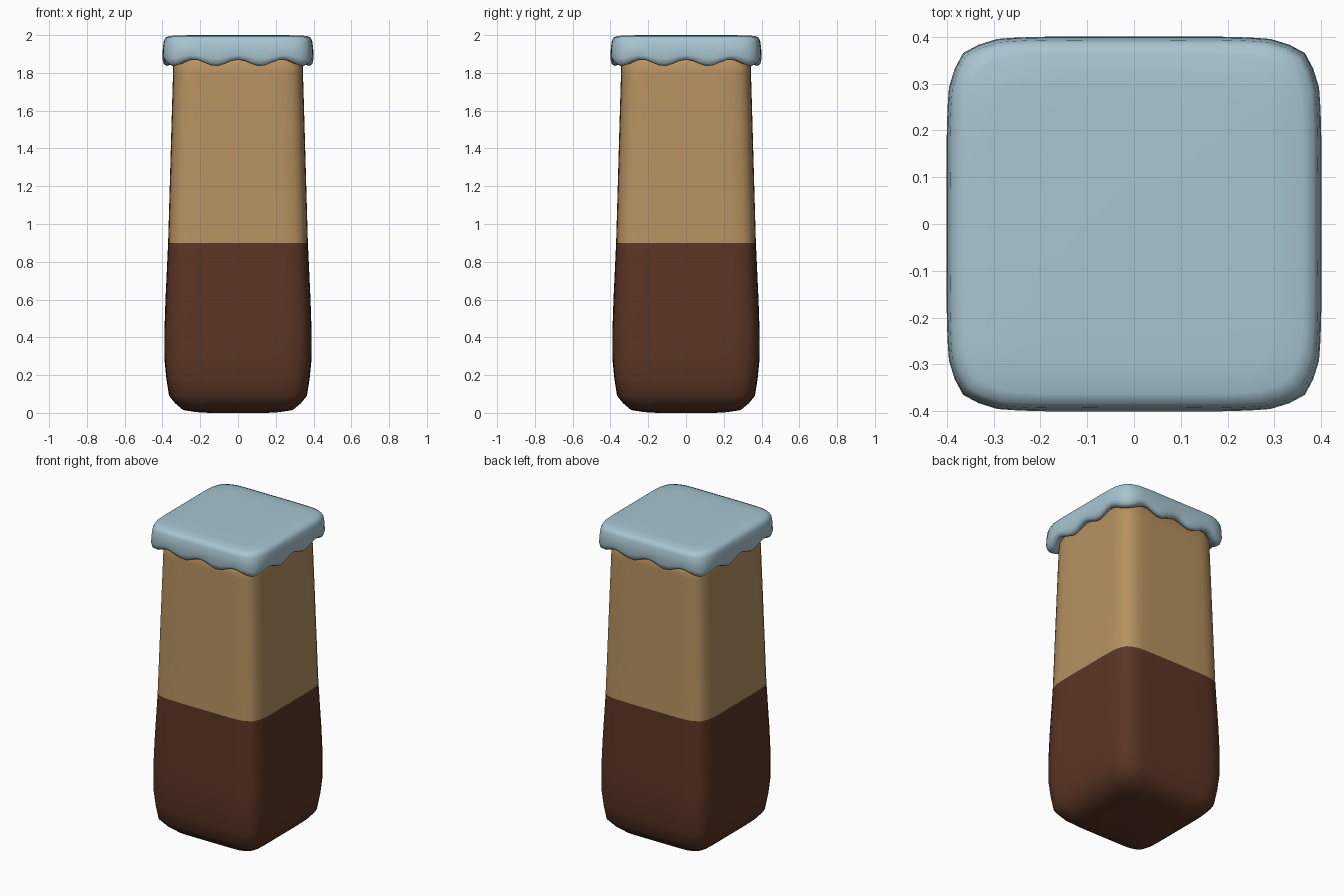
import bpy, bmesh, math

if "Cube" in bpy.data.objects:
    bpy.data.objects.remove(bpy.data.objects["Cube"])

def material(name, rgb):
    m = bpy.data.materials.new(name)
    m.diffuse_color = (*rgb, 1)
    m.use_nodes = True
    m.node_tree.nodes["Principled BSDF"].inputs["Base Color"].default_value = m.diffuse_color
    return m

tan = material("tan", (0.47, 0.285, 0.117))
dark = material("dark brown", (0.105, 0.036, 0.018))
blue = material("pale blue", (0.39, 0.56, 0.64))

# unit rounded-square section: half of one side, from the middle to the corner
HALF = [(1, 0), (1, .1), (1, .19), (1, .28), (1, .375), (1, .47), (.998, .56),
        (.994, .65), (.988, .73), (.957, .83), (.9125, .9125)]
lengths = [0]
for a, b in zip(HALF, HALF[1:]):
    lengths.append(lengths[-1] + math.dist(a, b))
# full side: (x, y, position along the side from 0 at middle to 1 at corner)
side = [(x, -y, s / lengths[-1]) for (x, y), s in zip(HALF, lengths)][:0:-1]
side += [(x, y, s / lengths[-1]) for (x, y), s in zip(HALF, lengths)][:-1]
SECTION = []
for k in range(4):
    c, s = round(math.cos(k * math.pi / 2)), round(math.sin(k * math.pi / 2))
    SECTION += [(x * c - y * s, x * s + y * c, t) for x, y, t in side]

def loft(name, profile, mats, rule=None):
    """Stack sections from (half width, height, wave amount) and cap both ends."""
    bm = bmesh.new()
    rings = []
    for r, z, w in profile:
        rings.append([bm.verts.new((x * r, y * r, z + w * math.cos(3 * math.pi * t)))
                      for x, y, t in SECTION])
    n = len(SECTION)
    for a, b in zip(rings, rings[1:]):
        for i in range(n):
            j = (i + 1) % n
            bm.faces.new((a[i], a[j], b[j], b[i]))
    bm.faces.new(rings[0][::-1])
    bm.faces.new(rings[-1])
    bmesh.ops.recalc_face_normals(bm, faces=bm.faces)
    for f in bm.faces:
        f.smooth = True
        if rule:
            f.material_index = rule(f.calc_center_median().z)
    me = bpy.data.meshes.new(name)
    bm.to_mesh(me)
    bm.free()
    for m in mats:
        me.materials.append(m)
    ob = bpy.data.objects.new(name, me)
    bpy.context.collection.objects.link(ob)
    return ob

# tapered post, dark below z = 0.9
loft("post", [(.15, 0, 0), (.22, .004, 0), (.29, .015, 0), (.332, .05, 0), (.365, .09, 0),
              (.379, .18, 0), (.389, .28, 0), (.39, .42, 0), (.384, .6, 0),
              (.37, .9, 0), (.36, 1.25, 0), (.35, 1.6, 0), (.344, 1.8, 0), (.342, 1.93, 0)],
     [dark, tan], lambda z: int(z > .9))

# cap with a wavy dripping rim
loft("cap", [(.335, 1.91, 0), (.343, 1.875, .01), (.36, 1.857, .016), (.378, 1.853, .017),
             (.393, 1.862, .016), (.4, 1.885, .009), (.398, 1.93, .002), (.393, 1.968, 0),
             (.384, 1.987, 0), (.362, 1.996, 0), (.3, 1.999, 0), (.2, 2, 0)], [blue])
